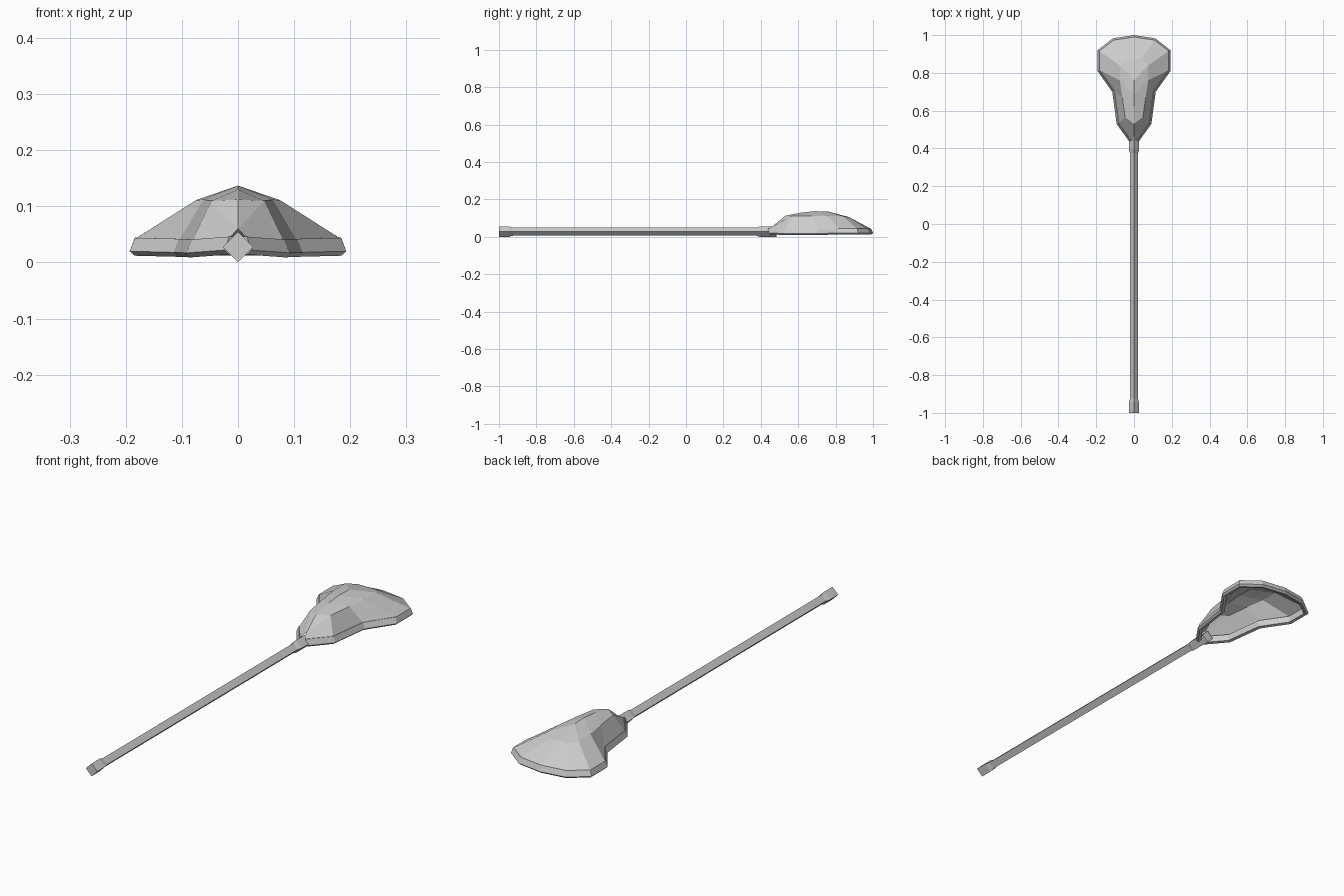
import bpy, bmesh, math
from mathutils import Vector

if "Cube" in bpy.data.objects:
    bpy.data.objects.remove(bpy.data.objects["Cube"])

def make(name, verts, faces, mirror=False):
    me = bpy.data.meshes.new(name)
    me.from_pydata(verts, [], faces)
    bm = bmesh.new()
    bm.from_mesh(me)
    bmesh.ops.remove_doubles(bm, verts=bm.verts, dist=1e-4)
    bmesh.ops.dissolve_degenerate(bm, edges=bm.edges, dist=1e-4)
    bmesh.ops.recalc_face_normals(bm, faces=bm.faces)
    bm.to_mesh(me)
    bm.free()
    ob = bpy.data.objects.new(name, me)
    bpy.context.collection.objects.link(ob)
    if mirror:
        mod = ob.modifiers.new("mirror", 'MIRROR')
        mod.use_clip = True
    return ob

def diamond_tube(name, stations, z=0.0275):
    # four-sided bar along y from (y, radius) stations
    verts, faces = [], []
    for y, r in stations:
        verts += [(r, y, z), (0, y, z + r), (-r, y, z), (0, y, z - r)]
    for i in range(len(stations) - 1):
        for k in range(4):
            a, b = 4 * i + k, 4 * i + (k + 1) % 4
            faces.append((a, b, b + 4, a + 4))
    n = len(verts)
    faces += [(0, 1, 2, 3), (n - 1, n - 2, n - 3, n - 4)]
    return make(name, verts, faces)

def grid_faces(rows, n, closed=False):
    return [(i * n + k, i * n + (k + 1) % n, (i + 1) * n + (k + 1) % n, (i + 1) * n + k)
            for i in range(rows - 1) for k in range(n if closed else n - 1)]

# Handle, end cap and neck collar
diamond_tube("shaft", [(-0.99, 0.0215), (0.47, 0.0215)])
diamond_tube("end_cap", [(-1.0, 0.0275), (-0.945, 0.0275), (-0.925, 0.0215)])
diamond_tube("neck_collar", [(0.375, 0.0215), (0.395, 0.0275), (0.485, 0.0275)])

# Rim of the head: section swept around half of the outline, then mirrored
outline = [(0.024, 0.435), (0.092, 0.53), (0.115, 0.70), (0.193, 0.81),
           (0.193, 0.92), (0.112, 0.983), (0.0, 1.0)]
lift = [0.002, -0.003, -0.002, 0, 0, 0, 0]
section = [(0.009, 0.012), (0.0, 0.020), (0.010, 0.044), (0.022, 0.044), (0.022, 0.015)]
pts = [Vector(p) for p in outline]
inward = []
for i, p in enumerate(pts):
    t = (pts[min(i + 1, 6)] - pts[max(i - 1, 0)]).normalized()
    inward.append(Vector((-t.y, t.x)))
inward[6] = Vector((0, -1))
verts, rim_top = [], []
for p, n, dz in zip(pts, inward, lift):
    for d, z in section:
        q = p + n * d
        verts.append((max(q.x, 0), q.y, z + dz))
    q = p + n * 0.012
    rim_top.append((max(q.x, 0), q.y, 0.043 + dz))
faces = grid_faces(7, 5, closed=True) + [(0, 1, 2, 3, 4)]
make("head_rim", verts, faces, mirror=True)

# Pocket: lofted from rim over a shoulder line to the centre ridge
shoulder = [(0, 0.468, 0.06), (0.047, 0.565, 0.11), (0.062, 0.67, 0.112), (0.075, 0.76, 0.111),
            (0.075, 0.84, 0.110), (0.04, 0.875, 0.104), (0, 0.87, 0.106)]
ridge = [(0, 0.468, 0.06), (0, 0.53, 0.112), (0, 0.62, 0.130), (0, 0.69, 0.137),
         (0, 0.76, 0.135), (0, 0.87, 0.106), (0, 0.87, 0.106)]
verts = [v for trio in zip(rim_top, shoulder, ridge) for v in trio]
make("pocket", verts, grid_faces(7, 3), mirror=True)
